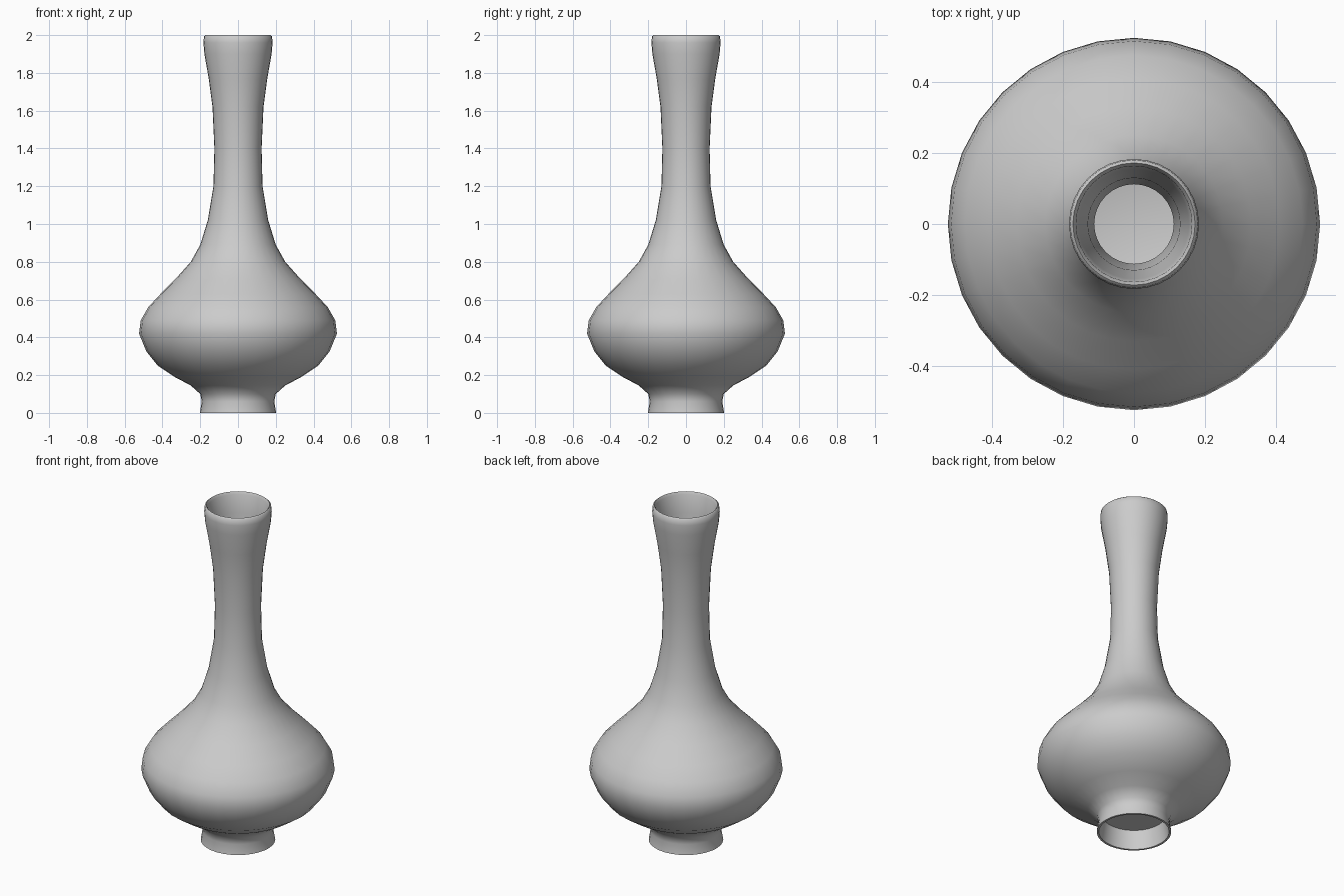
import bpy, bmesh, math

cube = bpy.data.objects.get("Cube")
if cube:
    bpy.data.objects.remove(cube)

clay = bpy.data.materials.new("grey_clay")
clay.use_nodes = True
colour = (0.6, 0.6, 0.6, 1)
clay.diffuse_color = colour
clay.node_tree.nodes["Principled BSDF"].inputs["Base Color"].default_value = colour


def lathe(name, profile, sides=32):
    """Turn a profile of (radius, height) points around the z axis."""
    bm = bmesh.new()
    points = [bm.verts.new((r, 0, z)) for r, z in profile]
    edges = [bm.edges.new(pair) for pair in zip(points, points[1:])]
    bmesh.ops.spin(bm, geom=points + edges, cent=(0, 0, 0), axis=(0, 0, 1),
                   angle=math.tau, steps=sides, use_duplicate=False)
    bmesh.ops.remove_doubles(bm, verts=bm.verts, dist=0.0005)
    bmesh.ops.recalc_face_normals(bm, faces=bm.faces)
    mesh = bpy.data.meshes.new(name)
    bm.to_mesh(mesh)
    bm.free()
    mesh.materials.append(clay)
    obj = bpy.data.objects.new(name, mesh)
    bpy.context.collection.objects.link(obj)
    bpy.ops.object.select_all(action="DESELECT")
    obj.select_set(True)
    bpy.context.view_layer.objects.active = obj
    bpy.ops.object.shade_smooth_by_angle(angle=math.radians(50))
    return obj


# Hollow underside of the foot
underside = [(0, 0.11), (0.175, 0.11), (0.19, 0)]
# Foot, belly, neck and flared mouth
outside = [(0.202, 0), (0.192, 0.06), (0.2, 0.1), (0.25, 0.145), (0.335, 0.19),
           (0.425, 0.25), (0.485, 0.325), (0.524, 0.42), (0.515, 0.49),
           (0.475, 0.56), (0.41, 0.63), (0.33, 0.71), (0.25, 0.8),
           (0.2, 0.89), (0.16, 1.02), (0.13, 1.2), (0.125, 1.4),
           (0.135, 1.62), (0.155, 1.77), (0.178, 1.9), (0.183, 1.96)]
# Rounded lip, then the inner wall down to the floor
inside = [(0.18, 1.993), (0.172, 2), (0.163, 1.985), (0.155, 1.88), (0.13, 1.72),
          (0.112, 1.4), (0.117, 1.2), (0.148, 1.02), (0.24, 0.78),
          (0.43, 0.58), (0.495, 0.42), (0.4, 0.26), (0.22, 0.16), (0, 0.14)]

lathe("vase", underside + outside + inside)
